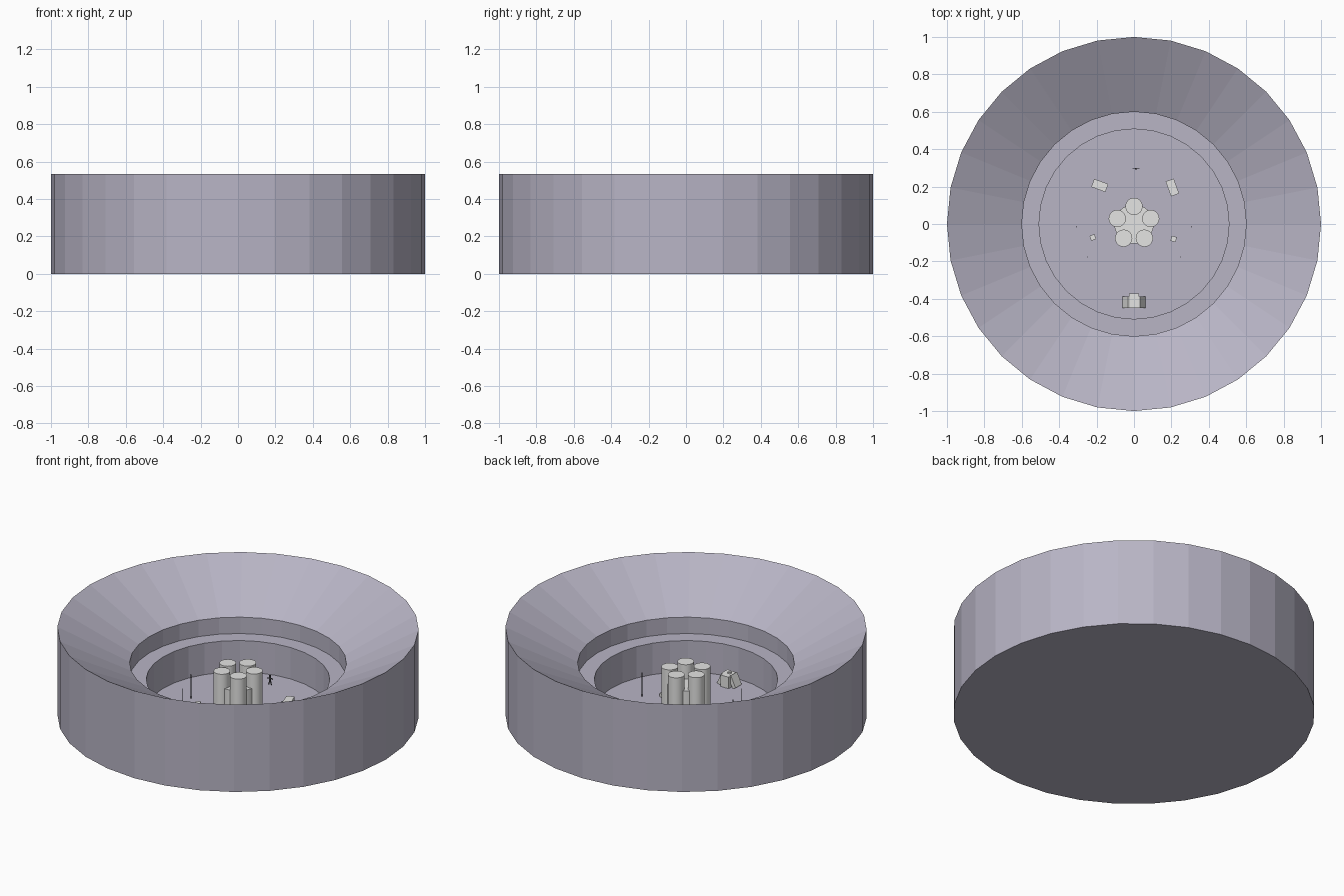
import bpy, bmesh, math
from mathutils import Matrix, Vector

cube = bpy.data.objects.get("Cube")
if cube:
    bpy.data.objects.remove(cube)

FLOOR = 0.03


def material(name, rgb):
    m = bpy.data.materials.new(name)
    m.use_nodes = True
    m.diffuse_color = (*rgb, 1)
    m.node_tree.nodes["Principled BSDF"].inputs["Base Color"].default_value = (*rgb, 1)
    return m


stone = material("lavender stone", (0.48, 0.46, 0.56))
pale = material("pale grey", (0.78, 0.78, 0.77))
dark = material("dark metal", (0.06, 0.06, 0.07))


def finish(name, bm, mat):
    bmesh.ops.recalc_face_normals(bm, faces=bm.faces)
    mesh = bpy.data.meshes.new(name)
    bm.to_mesh(mesh)
    bm.free()
    mesh.materials.append(mat)
    ob = bpy.data.objects.new(name, mesh)
    bpy.context.collection.objects.link(ob)
    return ob


def box(name, centre, size, mat, turn=0, tilt=0):
    bm = bmesh.new()
    m = (Matrix.Translation(centre) @ Matrix.Rotation(math.radians(turn), 4, 'Z')
         @ Matrix.Rotation(math.radians(tilt), 4, 'Y') @ Matrix.Diagonal((*size, 1)))
    bmesh.ops.create_cube(bm, size=1, matrix=m)
    return finish(name, bm, mat)


def cylinder(name, x, y, z0, z1, r, mat, sides=32, smooth=True):
    bm = bmesh.new()
    bmesh.ops.create_cone(bm, cap_ends=True, segments=sides, radius1=r, radius2=r,
                          depth=z1 - z0, matrix=Matrix.Translation((x, y, (z0 + z1) / 2)))
    for f in bm.faces:
        f.smooth = smooth and len(f.verts) == 4
    for e in bm.edges:
        e.smooth = all(f.smooth for f in e.link_faces)
    return finish(name, bm, mat)


# Bowl: a stepped profile turned around z
def lathe(name, profile, sides, mat):
    bm = bmesh.new()
    rings = []
    for r, z in profile:
        rings.append([bm.verts.new((r * math.cos(math.tau * i / sides),
                                    r * math.sin(math.tau * i / sides), z))
                      for i in range(sides)])
    for a, b in zip(rings, rings[1:]):
        for i in range(sides):
            j = (i + 1) % sides
            bm.faces.new((a[i], a[j], b[j], b[i]))
    bm.faces.new(rings[0])
    bm.faces.new(rings[-1])
    return finish(name, bm, mat)


lathe("arena_bowl", [(1, 0), (1, 0.533), (0.6, 0.322), (0.6, 0.222),
                     (0.508, 0.222), (0.508, FLOOR)], 32, stone)

# Central cluster of five columns around a core
cylinder("tower_core", 0, 0, FLOOR, 0.2, 0.105, pale)
for i in range(5):
    a = math.radians(90 + 72 * i)
    cylinder(f"tower_column_{i + 1}", 0.094 * math.cos(a), 0.094 * math.sin(a),
             FLOOR, 0.288, 0.046, pale)

# Thin poles on both sides
for side, s in (("left", 1), ("right", -1)):
    cylinder(f"{side}_back_pole", s * 0.308, -0.015, FLOOR, 0.175, 0.003, dark, 8)
    cylinder(f"{side}_front_pole", s * 0.25, -0.177, FLOOR, 0.165, 0.002, dark, 8)

# Loose blocks on the floor
box("right_block", (-0.183, 0.206, 0.055), (0.08, 0.046, 0.05), pale, -20)
box("left_block", (0.205, 0.195, 0.055), (0.046, 0.085, 0.05), pale, 20)
box("right_small_block", (-0.22, -0.072, 0.04), (0.028, 0.028, 0.02), pale, 20)
box("left_small_block", (0.212, -0.08, 0.04), (0.028, 0.028, 0.02), pale, -15)

# Front hut with sloping wings and a knob
box("hut_body", (0, -0.41, 0.065), (0.056, 0.078, 0.07), pale)
for side, s in (("left", 1), ("right", -1)):
    box(f"hut_{side}_wing", (s * 0.037, -0.418, 0.066), (0.022, 0.06, 0.075), pale, 0, -s * 25)
cylinder("hut_knob", 0, -0.42, 0.1, 0.108, 0.011, pale, 16)

# Small hovering figure behind the tower
fx, fy = 0.01, 0.295
box("figure_body", (fx, fy, 0.113), (0.01, 0.006, 0.025), dark)
box("figure_head", (fx, fy, 0.132), (0.009, 0.007, 0.009), dark)
for side, s in (("left", 1), ("right", -1)):
    box(f"figure_{side}_arm", (fx + s * 0.011, fy, 0.118), (0.015, 0.004, 0.005), dark, 0, s * 15)
    box(f"figure_{side}_leg", (fx + s * 0.006, fy, 0.091), (0.005, 0.004, 0.026), dark, 0, -s * 15)
